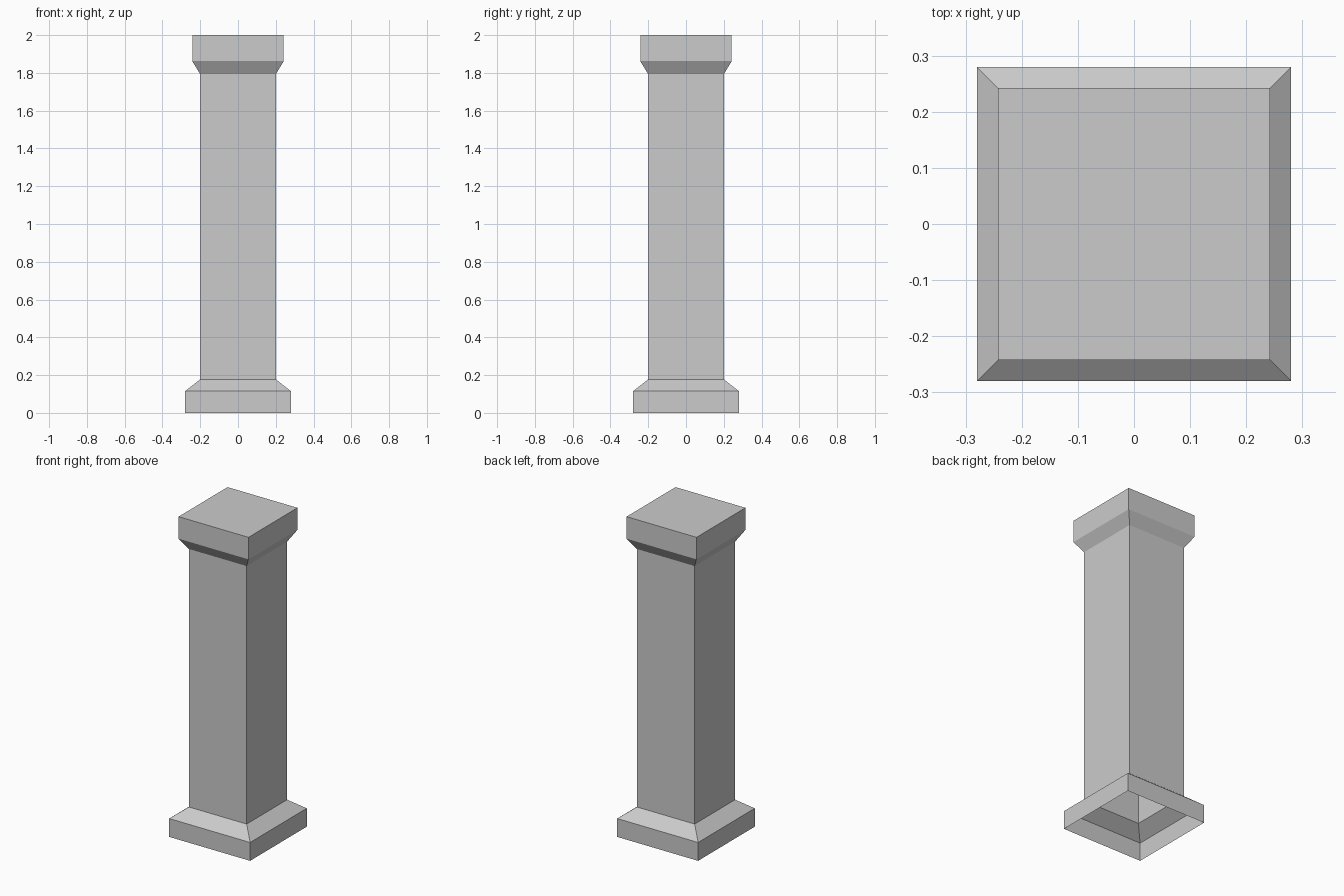
import bpy, bmesh

cube = bpy.data.objects.get("Cube")
if cube:
    bpy.data.objects.remove(cube, do_unlink=True)

# Plain grey stone
stone = bpy.data.materials.new("grey stone")
stone.use_nodes = True
colour = (0.6, 0.6, 0.6, 1)
stone.diffuse_color = colour
stone.node_tree.nodes["Principled BSDF"].inputs["Base Color"].default_value = colour

# Half width and height of each square ring, from the open foot to the cap
PROFILE = [(0.28, 0), (0.28, 0.115), (0.2, 0.178),
           (0.2, 1.793), (0.242, 1.862), (0.242, 2)]
CORNERS = [(-1, -1), (1, -1), (1, 1), (-1, 1)]

# Hollow square pillar, open underneath
bm = bmesh.new()
rings = [[bm.verts.new((x * w, y * w, z)) for x, y in CORNERS] for w, z in PROFILE]
for low, high in zip(rings, rings[1:]):
    for i in range(4):
        j = (i + 1) % 4
        bm.faces.new((low[i], low[j], high[j], high[i]))
bm.faces.new(rings[-1])

mesh = bpy.data.meshes.new("pillar")
bm.to_mesh(mesh)
bm.free()
mesh.materials.append(stone)
bpy.context.collection.objects.link(bpy.data.objects.new("pillar", mesh))
